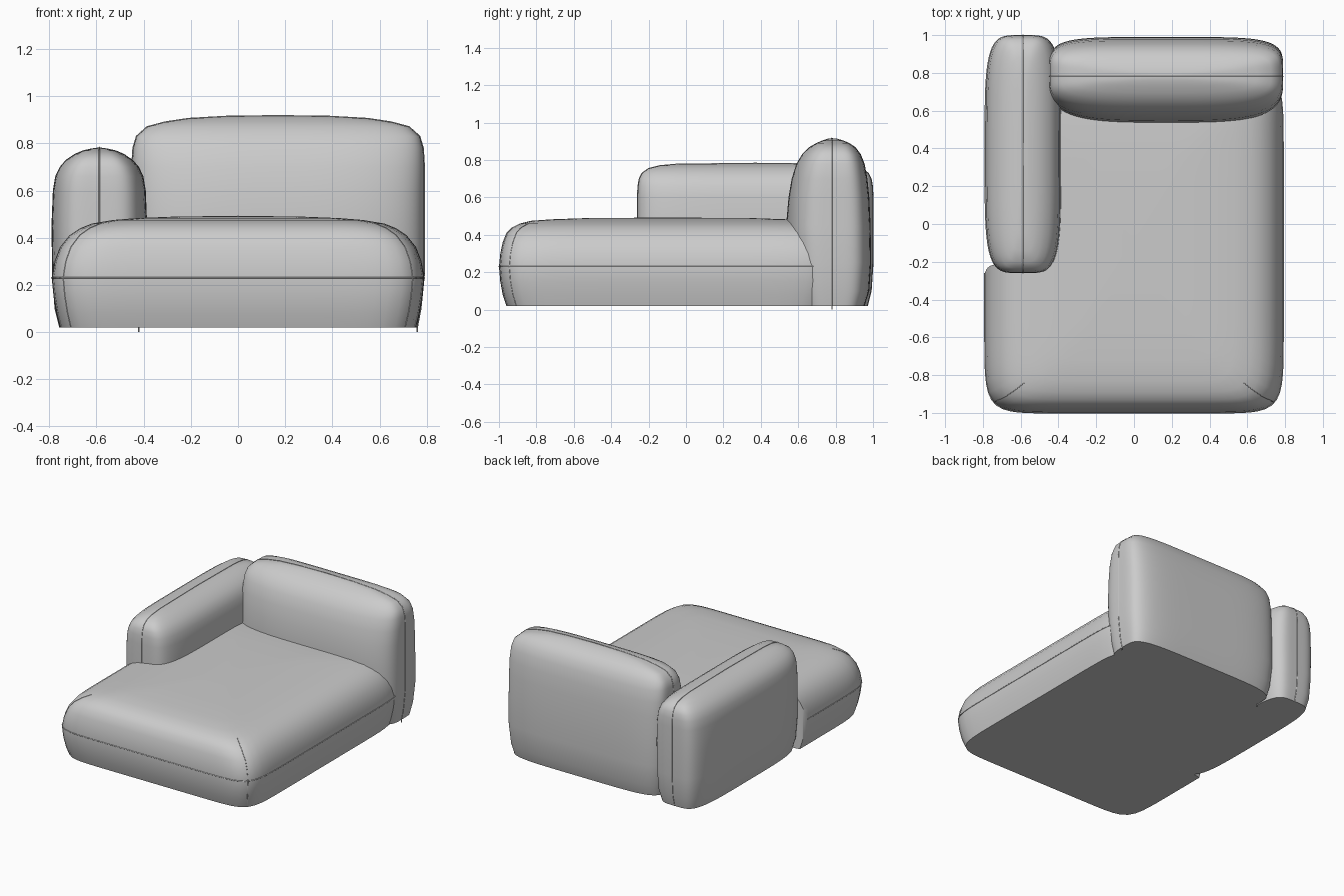
import bpy, bmesh
from math import sin, cos, radians

if "Cube" in bpy.data.objects:
    bpy.data.objects.remove(bpy.data.objects["Cube"])

SEG = 128


def ring_point(centre, row, ang, n_front, n_back):
    """Point on a rounded-rectangle section; row = (z, half x, front depth, back depth)."""
    z, hx, front, back = row
    c, s = cos(ang), sin(ang)
    n = n_back if s > 0 else n_front
    r = (abs(c) ** n + abs(s) ** n) ** (-1 / n)
    return (centre[0] + hx * r * c, centre[1] + (back if s > 0 else front) * r * s, z)


def new_object(name, bm):
    bmesh.ops.recalc_face_normals(bm, faces=bm.faces)
    me = bpy.data.meshes.new(name)
    bm.to_mesh(me)
    bm.free()
    ob = bpy.data.objects.new(name, me)
    bpy.context.collection.objects.link(ob)
    return ob


def activate(ob):
    bpy.ops.object.select_all(action='DESELECT')
    ob.select_set(True)
    bpy.context.view_layer.objects.active = ob


def smooth(ob):
    activate(ob)
    bpy.ops.object.shade_smooth_by_angle(angle=radians(40))


def cushion(name, centre, rows, top, n_front, n_back):
    bm = bmesh.new()
    rings = [[bm.verts.new(ring_point(centre, row, radians(360 * i / SEG), n_front, n_back))
              for i in range(SEG)] for row in rows]
    for a, b in zip(rings, rings[1:]):
        for i in range(SEG):
            j = (i + 1) % SEG
            bm.faces.new((a[i], a[j], b[j], b[i]))
    bm.faces.new(rings[0][::-1])
    tip = bm.verts.new((*centre, top))
    for i in range(SEG):
        bm.faces.new((rings[-1][i], rings[-1][(i + 1) % SEG], tip))
    return new_object(name, bm)


def seam(name, points, radius=0.003):
    cu = bpy.data.curves.new(name, 'CURVE')
    cu.dimensions = '3D'
    cu.bevel_depth = radius
    cu.bevel_resolution = 1
    cu.use_fill_caps = True
    sp = cu.splines.new('POLY')
    sp.points.add(len(points) - 1)
    for p, co in zip(sp.points, points):
        p.co = (*co, 1)
    ob = bpy.data.objects.new(name, cu)
    bpy.context.collection.objects.link(ob)


# Seat cushion
seat_c = (0, -0.10)
seat_profile = [(.02, .755, .86), (.08, .77, .88), (.15, .782, .893), (.23, .79, .9),
                (.30, .778, .893), (.36, .755, .88), (.41, .715, .86), (.44, .67, .83),
                (.46, .62, .79), (.475, .53, .73), (.483, .43, .62), (.489, .28, .45)]
seat_rows = [(z, x, y, y + .02) for z, x, y in seat_profile]
seat = cushion("seat", seat_c, seat_rows, .493, 11, 11)

# Notch in the seat where the armrest stands, with a rounded outer corner
outline = [(-.9, -.28), (-.80, -.28)]
outline += [(-.735 - .055 * cos(radians(a)), -.27 + .055 * sin(radians(a))) for a in range(0, 91, 15)]
outline += [(-.6, -.20), (-.6, .95), (-.9, .95)]
bm = bmesh.new()
base = bm.faces.new([bm.verts.new((x, y, -.1)) for x, y in outline])
ext = bmesh.ops.extrude_face_region(bm, geom=[base])
bmesh.ops.translate(bm, vec=(0, 0, .8), verts=[g for g in ext['geom'] if isinstance(g, bmesh.types.BMVert)])
cutter = new_object("notch_cutter", bm)
cutter.hide_render = True
mod = seat.modifiers.new("notch", 'BOOLEAN')
mod.operation = 'DIFFERENCE'
mod.solver = 'EXACT'
mod.object = cutter
activate(seat)
bpy.ops.object.modifier_apply(modifier=mod.name)
bpy.data.objects.remove(cutter)
smooth(seat)

# Backrest, fuller at the front than at the back
back_c = (.17, .78)
back_rows = [(.02, .59, .19, .175), (.1, .605, .21, .20), (.25, .62, .23, .21),
             (.45, .62, .245, .207), (.6, .62, .232, .20), (.7, .62, .215, .19),
             (.78, .615, .19, .175), (.83, .60, .16, .155), (.87, .555, .12, .125),
             (.89, .48, .085, .095), (.905, .38, .05, .06), (.914, .22, .022, .028)]
smooth(cushion("backrest", back_c, back_rows, .917, 3.5, 5))

# Armrest
arm_c = (-.588, .37)
arm_profile = [(.02, .17, .60), (.1, .19, .62), (.25, .2, .63), (.45, .203, .63),
               (.6, .197, .63), (.66, .187, .627), (.7, .168, .62), (.73, .142, .605),
               (.755, .105, .57), (.77, .07, .51), (.778, .035, .42)]
arm_rows = [(z, x, y, y) for z, x, y in arm_profile]
smooth(cushion("armrest", arm_c, arm_rows, .783, 4.5, 4.5))

# Seams: round the seat, over the backrest and over the armrest
seam("seat_seam", [ring_point(seat_c, seat_rows[3], radians(a), 11, 11) for a in range(42, -171, -2)])
half = [(r[1], r[0]) for r in back_rows]
path = [(.59, 0)] + half + [(0, .917)]
seam("backrest_seam", [(back_c[0] + x, back_c[1], z) for x, z in path]
     + [(back_c[0] - x, back_c[1], z) for x, z in path[-2::-1]])
path = [(r[2], r[0]) for r in arm_rows] + [(0, .783)]
seam("armrest_seam", [(arm_c[0], arm_c[1] - y, z) for y, z in path]
     + [(arm_c[0], arm_c[1] + y, z) for y, z in path[-2::-1]])

# Corner darts at the front of the seat
for side, ang in (("left", -135), ("right", -45)):
    seam("seat_dart_" + side, [ring_point(seat_c, r, radians(ang), 11, 11) for r in seat_rows[:9]], .002)
